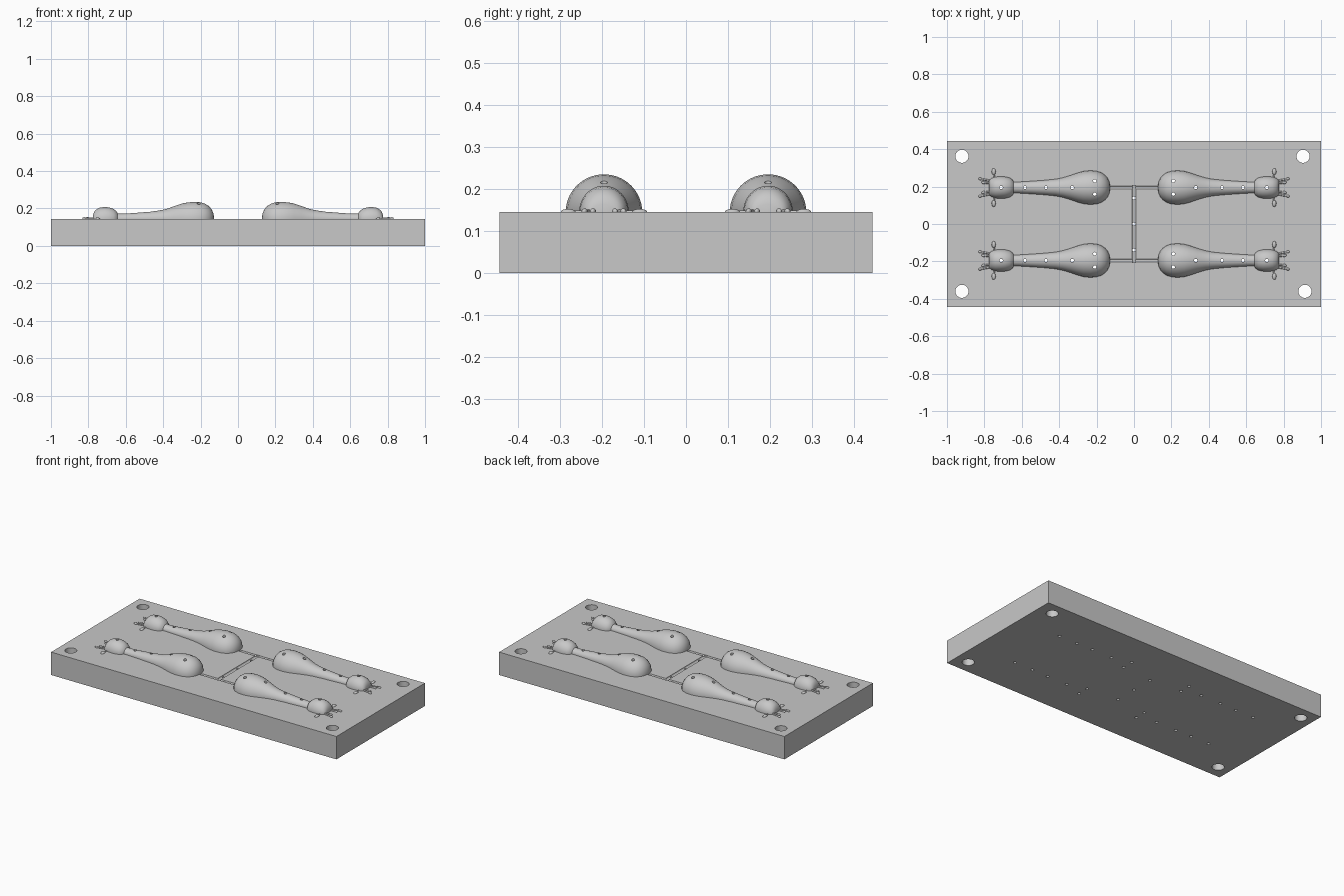
import bpy, bmesh, math
from mathutils import Matrix, Vector

if "Cube" in bpy.data.objects:
    bpy.data.objects.remove(bpy.data.objects["Cube"])

TOP = 0.145          # plate thickness
ROW = 0.195          # distance of each row of figures from the middle
VENT = 0.009         # vent hole radius

grey = bpy.data.materials.new("plate grey")
grey.use_nodes = True
grey.diffuse_color = (0.58, 0.58, 0.58, 1)
grey.node_tree.nodes["Principled BSDF"].inputs["Base Color"].default_value = grey.diffuse_color


def add_object(name, mesh, location=(0, 0, 0), turn=0):
    obj = bpy.data.objects.new(name, mesh)
    obj.location = location
    obj.rotation_euler.z = turn
    bpy.context.collection.objects.link(obj)
    return obj


def make_mesh(name, bm):
    bmesh.ops.recalc_face_normals(bm, faces=bm.faces)
    mesh = bpy.data.meshes.new(name)
    bm.to_mesh(mesh)
    bm.free()
    mesh.materials.append(grey)
    return mesh


def rod(bm, start, end, radius, sides=24):
    start, end = Vector(start), Vector(end)
    axis = end - start
    matrix = Matrix.Translation((start + end) / 2) @ axis.to_track_quat('Z', 'Y').to_matrix().to_4x4()
    bmesh.ops.create_cone(bm, cap_ends=True, segments=sides, radius1=radius,
                          radius2=radius, depth=axis.length, matrix=matrix)


def blob(bm, centre, size, turn=0):
    matrix = Matrix.Translation(centre) @ Matrix.Rotation(turn, 4, 'Z') @ Matrix.Diagonal((*size, 1))
    bmesh.ops.create_uvsphere(bm, u_segments=16, v_segments=10, radius=1, matrix=matrix)


def cut(obj, bm):
    """Subtract a temporary solid and bake the result."""
    cutter = add_object("cutter", make_mesh("cutter", bm))
    cutter.hide_render = True
    mod = obj.modifiers.new("cut", 'BOOLEAN')
    mod.operation, mod.solver, mod.object = 'DIFFERENCE', 'EXACT', cutter
    bpy.context.view_layer.update()
    baked = bpy.data.meshes.new_from_object(obj.evaluated_get(bpy.context.evaluated_depsgraph_get()))
    obj.modifiers.clear()
    obj.data = baked
    bpy.data.objects.remove(cutter)


def shade(obj):
    bpy.ops.object.select_all(action='DESELECT')
    obj.select_set(True)
    bpy.context.view_layer.objects.active = obj
    bpy.ops.object.shade_smooth_by_angle(angle=math.radians(35))


# Vent positions along one figure
vents = [(0.21, 0.035), (0.21, -0.035), (0.33, 0), (0.47, 0), (0.583, 0), (0.71, 0)]

# Base plate
bm = bmesh.new()
bmesh.ops.create_cube(bm, size=1, matrix=Matrix.Translation((0, 0, TOP / 2)) @ Matrix.Diagonal((2, 0.886, TOP, 1)))
plate = add_object("base_plate", make_mesh("base_plate", bm))

# Runner channels sunk into the plate
bm = bmesh.new()
rod(bm, (0, -0.205, TOP), (0, 0.205, TOP), 0.011)
cut(plate, bm)
bm = bmesh.new()
for y in (-ROW, ROW):
    rod(bm, (-0.15, y, TOP), (0.15, y, TOP), 0.008)
cut(plate, bm)

# Corner bolt holes and vents through the plate
bm = bmesh.new()
for x, y in [(-0.92, 0.362), (0.904, 0.362), (-0.92, -0.36), (0.914, -0.36)]:
    rod(bm, (x, y, -0.1), (x, y, 0.4), 0.035, 40)
for y in (-0.139, 0, 0.139):
    rod(bm, (0, y, -0.1), (0, y, 0.4), VENT, 16)
for row in (-ROW, ROW):
    for side in (-1, 1):
        for x, y in vents:
            rod(bm, (side * x, row + y, -0.1), (side * x, row + y, 0.4), VENT, 16)
cut(plate, bm)
shade(plate)

# Half-round figure: distance along, half width, height
profile = [(0.128, 0.006, 0.006), (0.131, 0.028, 0.028), (0.14, 0.049, 0.049), (0.155, 0.067, 0.067),
           (0.175, 0.08, 0.08), (0.2, 0.088, 0.088), (0.235, 0.091, 0.09), (0.27, 0.087, 0.087),
           (0.3, 0.079, 0.081), (0.34, 0.065, 0.068), (0.38, 0.053, 0.053), (0.42, 0.045, 0.044),
           (0.48, 0.039, 0.037), (0.55, 0.034, 0.031), (0.62, 0.03, 0.027), (0.643, 0.03, 0.028),
           (0.65, 0.042, 0.04), (0.665, 0.052, 0.052), (0.69, 0.058, 0.061), (0.715, 0.059, 0.063),
           (0.74, 0.057, 0.059), (0.76, 0.05, 0.048), (0.77, 0.043, 0.035), (0.776, 0.034, 0.018)]
STEPS = 28
bm = bmesh.new()
rings = []
for x, w, h in profile:
    arc = [(w * math.cos(math.pi * i / STEPS), h * math.sin(math.pi * i / STEPS)) for i in range(STEPS + 1)]
    arc = [(w, -0.01)] + arc + [(-w, -0.01)]
    rings.append([bm.verts.new((x, y, z)) for y, z in arc])
for a, b in zip(rings, rings[1:]):
    for i in range(len(a)):
        j = (i + 1) % len(a)
        bm.faces.new((a[i], a[j], b[j], b[i]))
bm.faces.new(rings[0])
bm.faces.new(rings[-1])
figure = add_object("figure_half", make_mesh("figure_half", bm))
bm = bmesh.new()
for x, y in vents:
    rod(bm, (x, y, -0.1), (x, y, 0.2), VENT, 16)
cut(figure, bm)
shade(figure)

# Ears and horns around the head
bm = bmesh.new()
for s in (-1, 1):
    rod(bm, (0.745, s * 0.04, 0), (0.75, s * 0.08, 0), 0.004, 12)
    blob(bm, (0.75, s * 0.085, 0), (0.011, 0.018, 0.008))
    for y0, y1, x1 in [(0.022, 0.026, 0.805), (0.034, 0.046, 0.822)]:
        rod(bm, (0.755, s * y0, 0.002), (x1, s * y1, 0.002), 0.005, 12)
        blob(bm, (x1, s * y1, 0.002), (0.011, 0.007, 0.007), s * 0.2)
details = add_object("ears_and_horns", make_mesh("ears_and_horns", bm))
shade(details)

# Place the four figures, two facing each way
for part in (figure, details):
    part.location = (0, ROW, TOP)
    for label, y, turn in [("right_back", ROW, math.pi), ("left_front", -ROW, 0), ("right_front", -ROW, math.pi)]:
        add_object(part.name + "_" + label, part.data, (0, y, TOP), turn)
    part.name += "_left_back"
